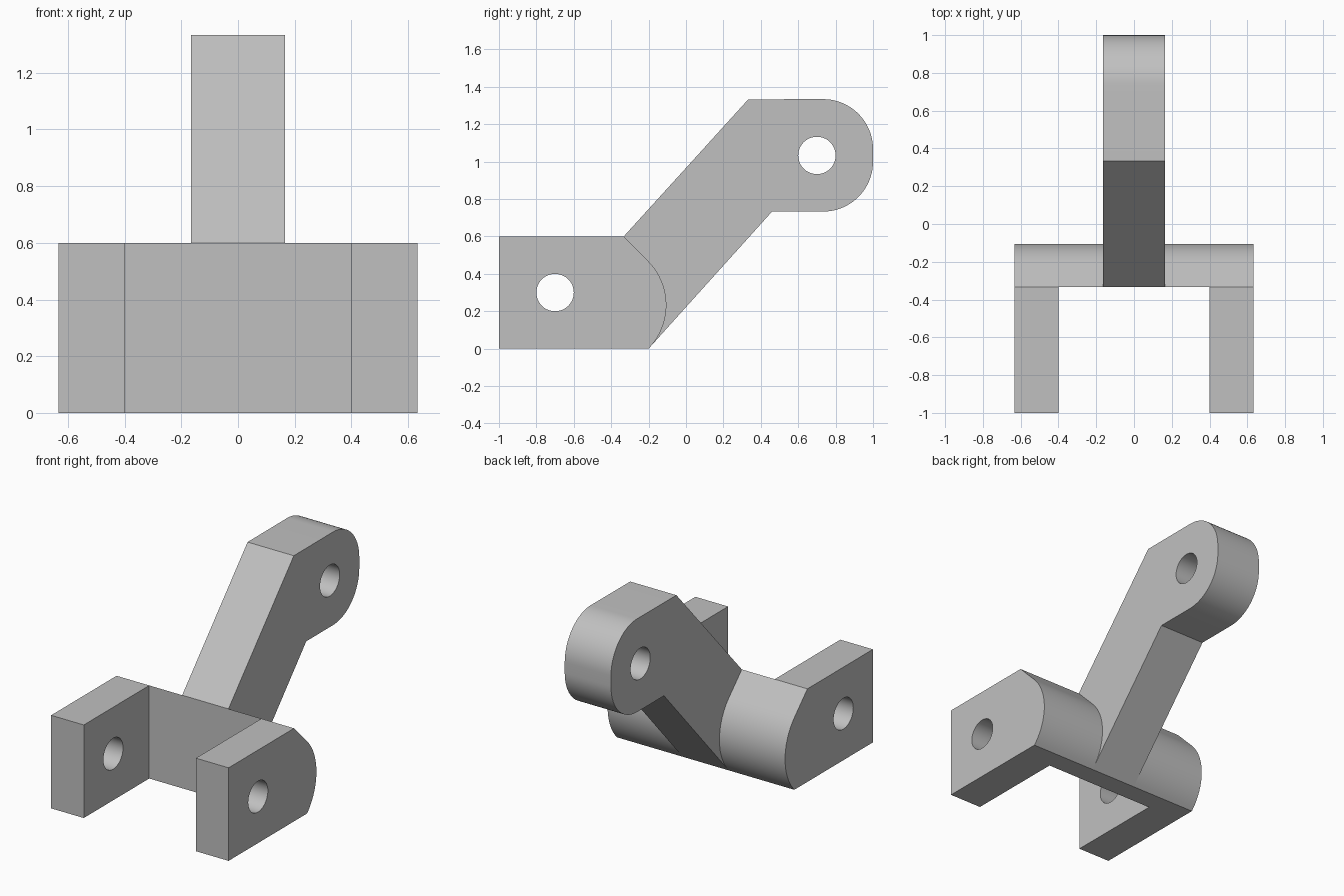
import bpy
import bmesh
from math import cos, sin, pi, radians
from mathutils import Matrix

if "Cube" in bpy.data.objects:
    bpy.data.objects.remove(bpy.data.objects["Cube"])

grey = bpy.data.materials.new("plain grey")
grey.use_nodes = True
colour = (0.53, 0.53, 0.53, 1)
grey.diffuse_color = colour
grey.node_tree.nodes["Principled BSDF"].inputs["Base Color"].default_value = colour


def arc(cy, cz, r, start, end, steps=20):
    """Points of an arc in the side (y, z) plane."""
    angles = [radians(start + (end - start) * i / steps) for i in range(steps + 1)]
    return [(cy + r * cos(a), cz + r * sin(a)) for a in angles]


def prism(name, outline, half_width):
    """Side outline extruded evenly across x."""
    bm = bmesh.new()
    face = bm.faces.new([bm.verts.new((-half_width, y, z)) for y, z in outline])
    side = bmesh.ops.extrude_face_region(bm, geom=[face])["geom"]
    verts = [v for v in side if isinstance(v, bmesh.types.BMVert)]
    bmesh.ops.translate(bm, verts=verts, vec=(2 * half_width, 0, 0))
    bmesh.ops.recalc_face_normals(bm, faces=bm.faces)
    mesh = bpy.data.meshes.new(name)
    bm.to_mesh(mesh)
    bm.free()
    mesh.materials.append(grey)
    obj = bpy.data.objects.new(name, mesh)
    bpy.context.collection.objects.link(obj)
    return obj


def cut(obj, outline, half_width):
    """Remove a prism from the part, then drop the cutter."""
    cutter = prism("cutter", outline, half_width)
    cutter.hide_render = True
    mod = obj.modifiers.new("cut", "BOOLEAN")
    mod.operation = "DIFFERENCE"
    mod.solver = "EXACT"
    mod.object = cutter
    bpy.context.view_layer.objects.active = obj
    bpy.ops.object.modifier_apply(modifier=mod.name)
    bpy.data.objects.remove(cutter)


def drill(obj, y, z):
    cut(obj, arc(y, z, 0.1, 0, 360, 48)[:-1], 1)


def finish(obj):
    bpy.ops.object.select_all(action="DESELECT")
    obj.select_set(True)
    bpy.context.view_layer.objects.active = obj
    bpy.ops.object.shade_smooth_by_angle(angle=radians(20))


# Forked base: rounded back, open slot at the front, pin hole in both legs
base = prism("fork_base",
             [(-1, 0)] + arc(-0.438, 0.233, 0.333, -44.4, 46) + [(-0.333, 0.6), (-1, 0.6)],
             0.633)
cut(base, [(-1.2, -0.2), (-0.333, -0.2), (-0.333, 0.8), (-1.2, 0.8)], 0.4)
drill(base, -0.7, 0.3)
finish(base)

# Slanted arm with a rounded eye at its upper end
arm = prism("slanted_arm",
            [(-0.333, 0.6), (-0.2, 0), (0.46, 0.733)]
            + arc(0.733, 1.0, 0.267, -90, 0)
            + arc(0.733, 1.067, 0.267, 0, 90)
            + [(0.333, 1.333)],
            0.165)
drill(arm, 0.7, 1.033)
finish(arm)
